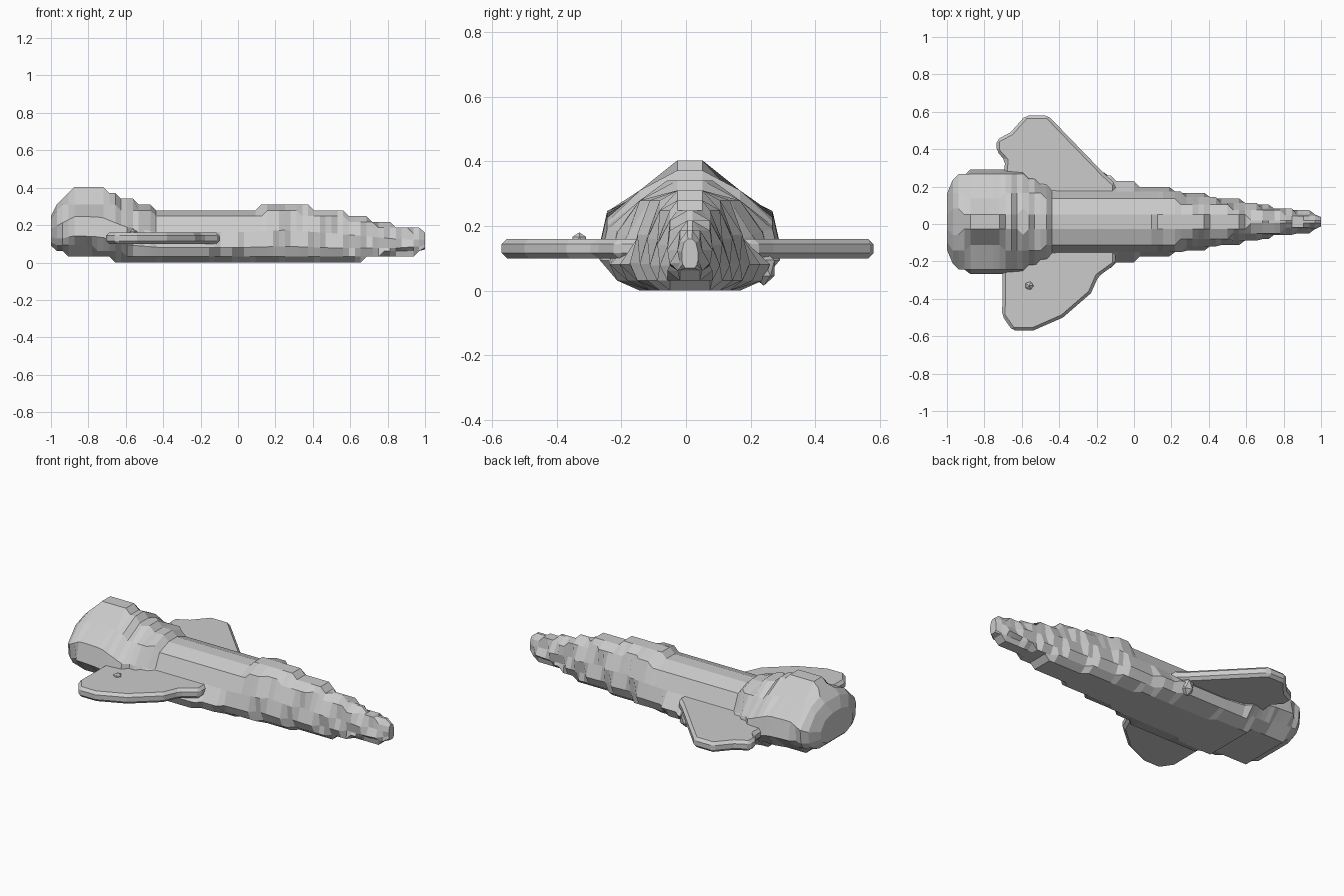
import bpy, bmesh
from mathutils import Vector, Matrix

if "Cube" in bpy.data.objects:
    bpy.data.objects.remove(bpy.data.objects["Cube"])

GRID = 0.031   # terrace size of the stepped hull
SHIFT = 0.012  # hull sits slightly off the centre line
STEPS = 64


def make_object(name, bm):
    bmesh.ops.recalc_face_normals(bm, faces=bm.faces)
    mesh = bpy.data.meshes.new(name)
    bm.to_mesh(mesh)
    bm.free()
    obj = bpy.data.objects.new(name, mesh)
    bpy.context.collection.objects.link(obj)
    return obj


# Hull stations: x, keel height, chine half width, shoulder half width, spine height
STATIONS = [
    (-1.0, .09, .15, .15, .25),
    (-.96, .05, .25, .25, .32),
    (-.87, .04, .27, .27, .41),
    (-.73, .03, .27, .27, .41),
    (-.60, 0, .27, .25, .34),
    (-.43, 0, .24, .17, .29),
    (-.15, 0, .24, .16, .29),
    (.05, 0, .19, .16, .29),
    (.25, 0, .165, .15, .31),
    (.50, 0, .12, .11, .28),
    (.85, .03, .06, .055, .20),
    (.97, .05, .045, .04, .18),
    (1.0, .07, .025, .025, .16),
]


def station_at(x):
    for a, b in zip(STATIONS, STATIONS[1:]):
        if x <= b[0] + 1e-6:
            t = (x - a[0]) / (b[0] - a[0])
            return [p + (q - p) * t for p, q in zip(a[1:], b[1:])]


# Half section from keel to spine; tall sections narrow into the tail ridge
def half_section(x):
    keel, w, u, spine = station_at(x)
    h = spine - keel
    tail = min(max((spine - .31) / .1, 0), 1)
    return [(.58 * w, keel), (.88 * w, keel + .12 * h), (w, keel + .28 * h),
            (u, keel + .56 * h), (u * (.72 - .24 * tail), keel + h * (.88 - .12 * tail)),
            (u * (.25 - .1 * tail), spine)]


def snap(v, row):
    off = GRID / 4 * (row % 2)
    return max(round((v - off) / GRID) * GRID + off, 0)


# Terraced hull: section points snap to the grid, staggered per row
bm = bmesh.new()
rings = []
for i in range(STEPS + 1):
    x = -1 + 2 * i / STEPS
    half = half_section(x)
    if 0 < i < STEPS:
        half = [(max(snap(y, k), .006), z if k in (2, 3) else snap(z, 0))
                for k, (y, z) in enumerate(half)]
    loop = half + [(-y, z) for y, z in reversed(half)]
    rings.append([bm.verts.new((x, y + SHIFT, z)) for y, z in loop])
for a, b in zip(rings, rings[1:]):
    for k in range(len(a)):
        j = (k + 1) % len(a)
        bm.faces.new((a[k], a[j], b[j], b[k]))
bm.faces.new(rings[0])
bm.faces.new(rings[-1])
make_object("hull", bm)


# Flat wings with chamfered rims; side is +1 left, -1 right
def wing(name, side, outline):
    outline = [(-.70, .1), (-.1, .1), (-.1, .215)] + outline
    bm = bmesh.new()
    face = bm.faces.new([bm.verts.new((x, side * y, .10)) for x, y in outline])
    ext = bmesh.ops.extrude_face_region(bm, geom=[face])
    top = [v for v in ext["geom"] if isinstance(v, bmesh.types.BMVert)]
    bmesh.ops.translate(bm, verts=top, vec=(0, 0, .06))
    obj = make_object(name, bm)
    bevel = obj.modifiers.new("rim", 'BEVEL')
    bevel.width = 0.016
    bevel.segments = 1
    bevel.limit_method = 'ANGLE'


# The two tips are trimmed differently
wing("left_wing", 1, [(-.16, .27), (-.46, .58), (-.58, .58), (-.66, .49),
                      (-.735, .45), (-.735, .39), (-.69, .34)])
wing("right_wing", -1, [(-.19, .28), (-.23, .37), (-.38, .50), (-.54, .57),
                        (-.65, .57), (-.705, .49)])


# Small pointed bumps: one on the right wing, one under the left root
def bump(name, centre, radius, height):
    bm = bmesh.new()
    bmesh.ops.create_icosphere(bm, subdivisions=1, radius=1)
    bmesh.ops.transform(bm, matrix=Matrix.Translation(Vector(centre))
                        @ Matrix.Diagonal((radius, radius, height, 1)), verts=bm.verts)
    make_object(name, bm)


bump("wing_bump", (-.56, -.33, .155), .025, .025)
bump("root_bump", (-.17, .24, .07), .04, .055)
